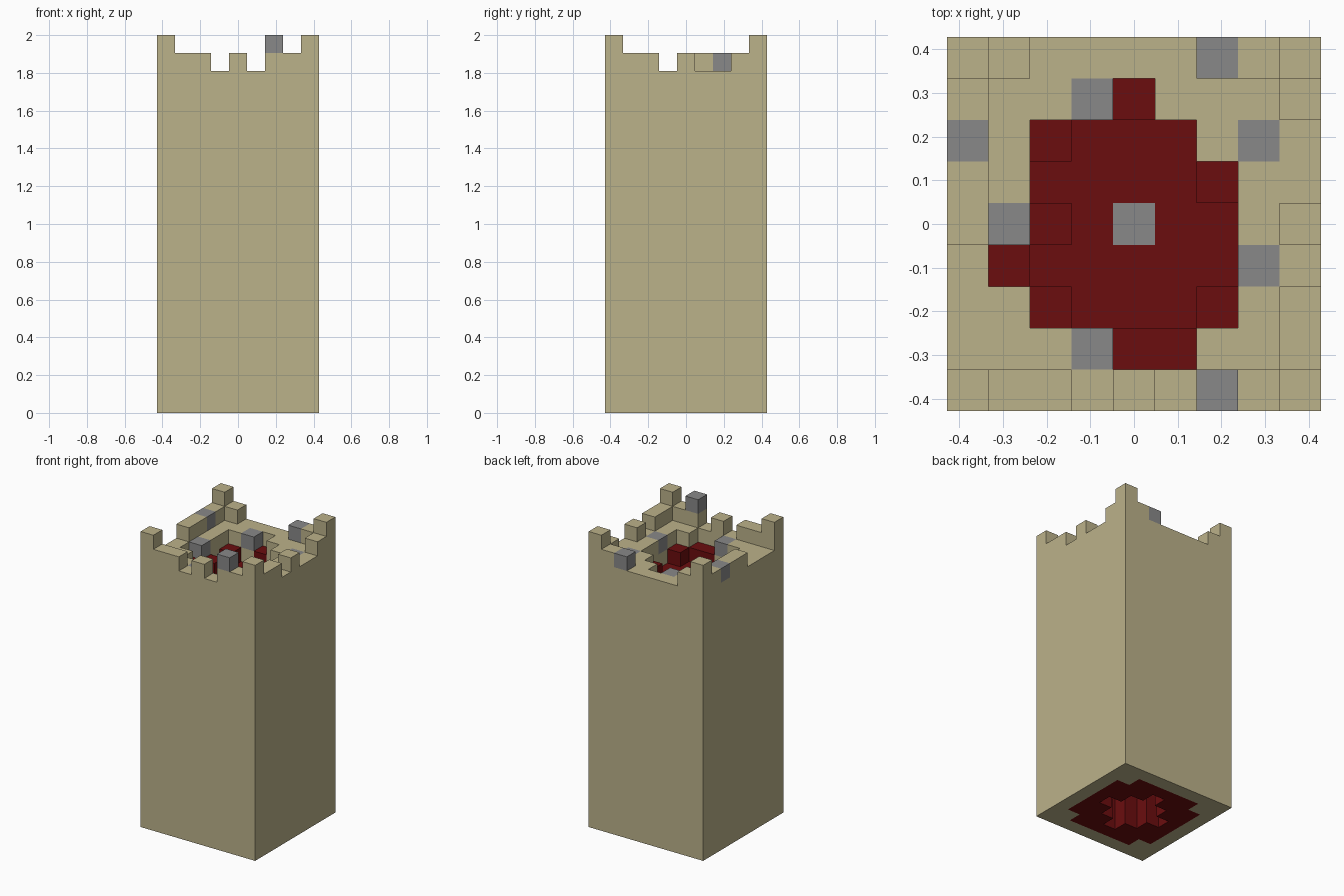
import bpy, bmesh
from mathutils import Vector

cube = bpy.data.objects.get("Cube")
if cube:
    bpy.data.objects.remove(cube)

N = 9             # blocks per side
LAYERS = 21       # blocks in the full height
S = 2 / LAYERS    # block size
BASE = 12         # layer added to each digit of the parapet plan
ROOF = 16         # layers from here up follow the plan colours


def material(name, rgb):
    m = bpy.data.materials.new(name)
    m.use_nodes = True
    m.diffuse_color = (*rgb, 1)
    bsdf = next(n for n in m.node_tree.nodes if n.type == 'BSDF_PRINCIPLED')
    bsdf.inputs["Base Color"].default_value = (*rgb, 1)
    bsdf.inputs["Roughness"].default_value = 0.9
    return m


# Parapet plan, front row first: column heights and top colours
heights = ["988787989",
           "777766778",
           "776555678",
           "765555577",
           "876555578",
           "875555677",
           "876555777",
           "877767778",
           "987777889"]
colours = ["ttttttgtt",
           "tttgrrttt",
           "ttrrrrrtt",
           "trrrrrrgt",
           "tgrrgrrtt",
           "ttrrrrrtt",
           "gtrrrrtgt",
           "tttgrtttt",
           "ttttttgtt"]


def block_colour(i, j, k):
    """Colour letter of a block, or None where the block is empty."""
    top = BASE + int(heights[j][i])
    if k >= top:
        return None
    a, b = abs(i - N // 2), abs(j - N // 2)
    core = max(a, b) < 4 and a + b < 6
    # hollow shaft open at the bottom
    if a + b <= 2 and k < ROOF - 1:
        return None
    c = colours[j][i]
    if c == 'g':
        if k == top - 1:
            return 'g'
        c = 'r' if a + b == 0 else 't'
    if k < ROOF:
        return 'r' if core else 't'
    return c


blocks = {}
for i in range(N):
    for j in range(N):
        for k in range(LAYERS):
            c = block_colour(i, j, k)
            if c:
                blocks[i, j, k] = c


def build(name, letter, mat):
    """Skin all blocks of one colour, keeping only the exposed faces."""
    bm = bmesh.new()
    origin = Vector((-N / 2, -N / 2, 0))
    for cell in [c for c in blocks if blocks[c] == letter]:
        for axis in range(3):
            u, v = (axis + 1) % 3, (axis + 2) % 3
            for side in (0, 1):
                near = list(cell)
                near[axis] += 2 * side - 1
                if tuple(near) in blocks:
                    continue
                ring = []
                for du, dv in ((0, 0), (1, 0), (1, 1), (0, 1)):
                    p = Vector(cell)
                    p[axis] += side
                    p[u] += du
                    p[v] += dv
                    ring.append(bm.verts.new((p + origin) * S))
                bm.faces.new(ring if side else ring[::-1])
    bmesh.ops.remove_doubles(bm, verts=bm.verts, dist=S / 100)
    me = bpy.data.meshes.new(name)
    bm.to_mesh(me)
    bm.free()
    me.materials.append(mat)
    ob = bpy.data.objects.new(name, me)
    bpy.context.collection.objects.link(ob)


# Sandy walls, red inner core and roof, grey accent blocks
build("tower_walls", 't', material("sandstone", (0.50, 0.445, 0.255)))
build("red_core", 'r', material("dark_red", (0.147, 0.004, 0.0045)))
build("stone_blocks", 'g', material("stone_grey", (0.25, 0.25, 0.25)))
